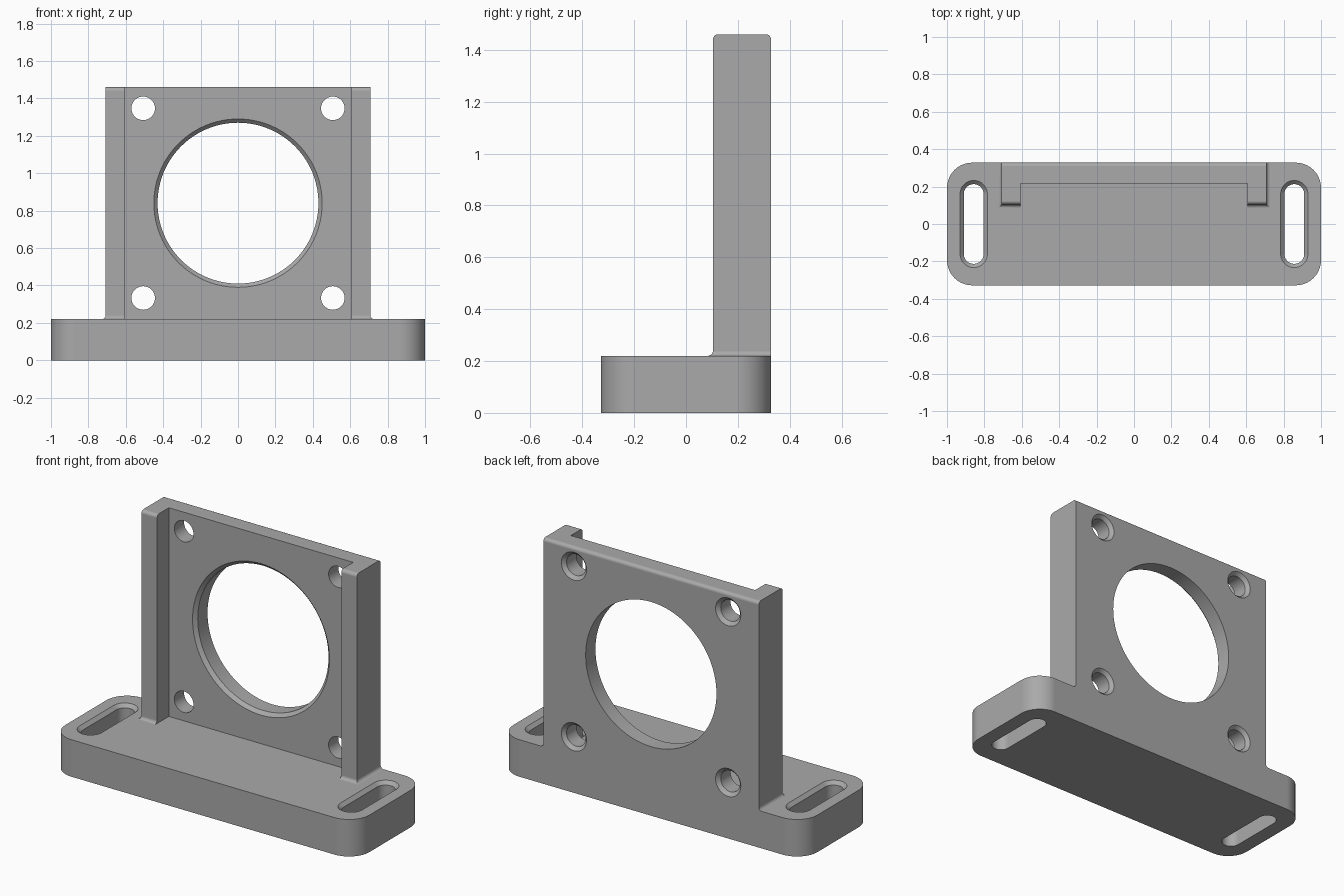
import bpy, bmesh
from math import sin, cos, pi

if "Cube" in bpy.data.objects:
    bpy.data.objects.remove(bpy.data.objects["Cube"], do_unlink=True)

BASE_TOP, BACK, RIB_FRONT, PANEL_FRONT = 0.22, 0.328, 0.104, 0.216
HALF_W, RIB_IN, TOP = 0.708, 0.606, 1.46
FILLET = 0.02

metal = bpy.data.materials.new("plain grey")
metal.use_nodes = True
grey = (0.4, 0.4, 0.4, 1)
metal.diffuse_color = grey
metal.node_tree.nodes["Principled BSDF"].inputs["Base Color"].default_value = grey


def outline(hx, hy, r, n):
    """Rounded rectangle; a circle or a slot when r equals the half size."""
    pts = []
    for k, (sx, sy) in enumerate(((1, 1), (-1, 1), (-1, -1), (1, -1))):
        for i in range(n + 1):
            a = (k + i / n) * pi / 2
            pts.append((sx * (hx - r) + r * cos(a), sy * (hy - r) + r * sin(a)))
    return pts


def loft(name, rings):
    """Closed solid through equal rings of 3D points."""
    bm = bmesh.new()
    rows = [[bm.verts.new(p) for p in ring] for ring in rings]
    n = len(rows[0])
    for a, b in zip(rows, rows[1:]):
        for i in range(n):
            bm.faces.new((a[i], a[(i + 1) % n], b[(i + 1) % n], b[i]))
    bm.faces.new(rows[0][::-1])
    bm.faces.new(rows[-1])
    bmesh.ops.remove_doubles(bm, verts=bm.verts, dist=1e-5)
    bmesh.ops.recalc_face_normals(bm, faces=bm.faces)
    me = bpy.data.meshes.new(name)
    bm.to_mesh(me)
    bm.free()
    ob = bpy.data.objects.new(name, me)
    bpy.context.collection.objects.link(ob)
    me.materials.append(metal)
    return ob


def chamfered_cutter(hx, hy, n, place):
    """Hole cutter with a chamfered mouth at depth 0; place maps (u, v, depth)."""
    c = 0.02
    rings = []
    for depth, grow in ((0.4, 0), (c, 0), (-c, 2 * c)):
        r = min(hx, hy) + grow
        rings.append([place(u, v, depth) for u, v in outline(hx + grow, hy + grow, r, n)])
    return loft("hole_cutter", rings)


def box(name, x0, x1, y0, y1, z0, z1):
    return loft(name, [[(x0, y0, z), (x1, y0, z), (x1, y1, z), (x0, y1, z)] for z in (z0, z1)])


def combine(target, other, op):
    """Apply a boolean and drop the helper."""
    other.hide_render = True
    mod = target.modifiers.new(op, 'BOOLEAN')
    mod.operation, mod.solver, mod.object = op, 'EXACT', other
    bpy.context.view_layer.objects.active = target
    bpy.ops.object.modifier_apply(modifier=mod.name)
    bpy.data.objects.remove(other, do_unlink=True)


# Base block with rounded corners
base = loft("mounting_bracket",
            [[(x, y, z) for x, y in outline(1, BACK, 0.135, 10)] for z in (0, BASE_TOP)])

# Upright: flared fillet at the foot, rounded front and back edges at the top
steps = 5
levels = [(0.1, FILLET, -FILLET, 0)]
for i in range(steps + 1):
    a = i / steps * pi / 2
    flare = FILLET * (1 - sin(a))
    levels.append((BASE_TOP + FILLET * (1 - cos(a)), flare, -flare, 0))
for i in range(steps + 1):
    a = i / steps * pi / 2
    inset = FILLET * (1 - cos(a))
    levels.append((TOP - FILLET + FILLET * sin(a), 0, inset, inset))
upright = loft("upright", [
    [(-HALF_W - g, RIB_FRONT + f, z), (HALF_W + g, RIB_FRONT + f, z),
     (HALF_W + g, BACK - b, z), (-HALF_W - g, BACK - b, z)] for z, g, f, b in levels])

# Recess between the two side ribs
combine(upright, box("recess", -RIB_IN, RIB_IN, -1, PANEL_FRONT, -1, 2), 'DIFFERENCE')
combine(base, upright, 'UNION')

# Large bore, chamfered on the front
combine(base, chamfered_cutter(
    0.43, 0.43, 24, lambda u, v, d: (u, PANEL_FRONT + d, 0.84 + v)), 'DIFFERENCE')

for side in (-1, 1):
    # Screw holes, chamfered on the back
    for z in (0.333, 1.347):
        combine(base, chamfered_cutter(
            0.063, 0.063, 10,
            lambda u, v, d: (side * 0.507 + u, BACK - d, z + v)), 'DIFFERENCE')
    # Mounting slots in the base ends, chamfered on top
    combine(base, chamfered_cutter(
        0.053, 0.213, 10,
        lambda u, v, d: (side * 0.857 + u, v, BASE_TOP - d)), 'DIFFERENCE')

# Shading
bpy.ops.object.select_all(action='DESELECT')
base.select_set(True)
bpy.context.view_layer.objects.active = base
bpy.ops.object.shade_smooth_by_angle(angle=0.5)
normals = base.modifiers.new("weighted_normals", 'WEIGHTED_NORMAL')
normals.keep_sharp = True
